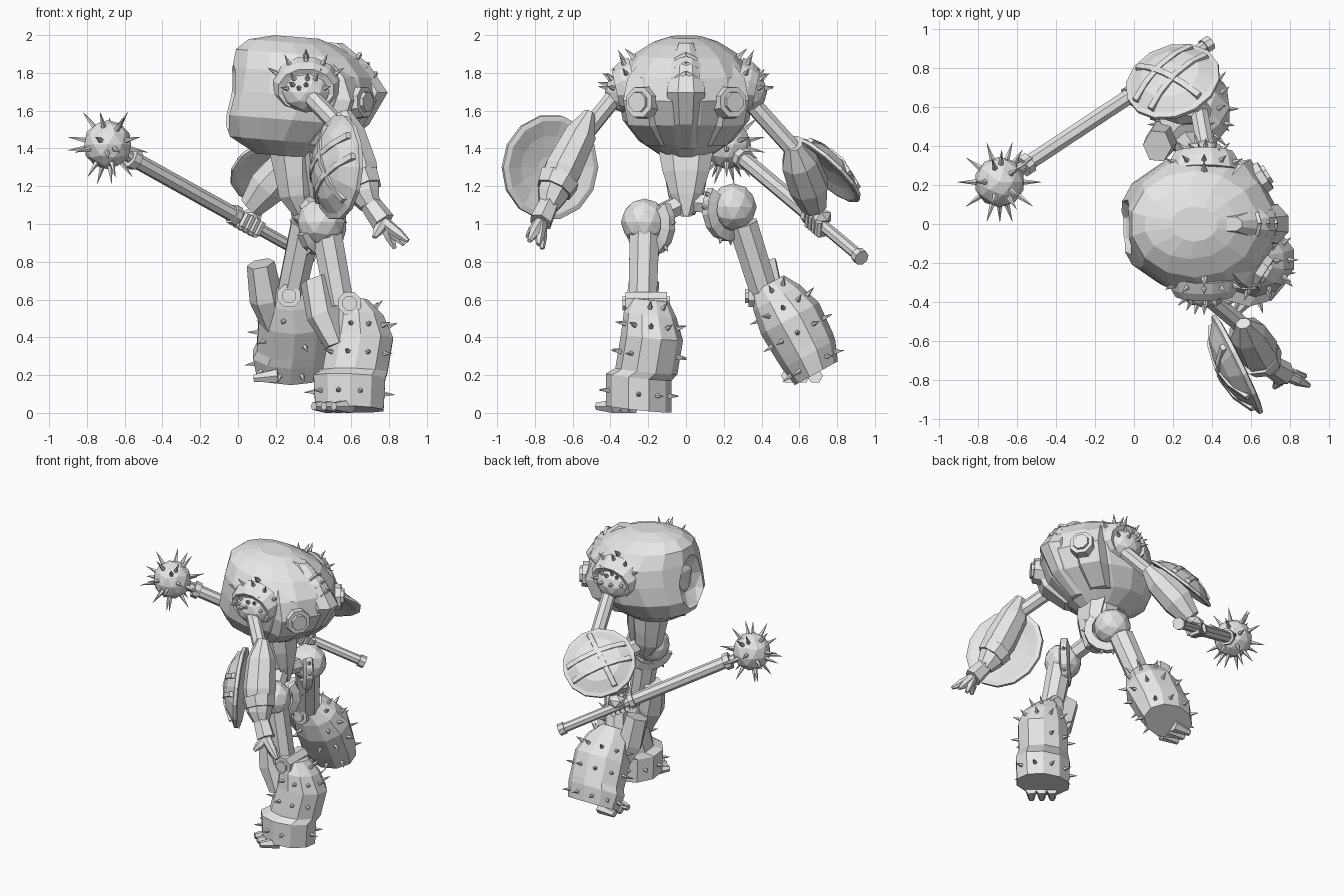
import bpy, bmesh, math, random
from mathutils import Vector as V, Matrix

random.seed(4)
if "Cube" in bpy.data.objects:
    bpy.data.objects.remove(bpy.data.objects["Cube"])

grey = bpy.data.materials.new("plain_grey")
grey.use_nodes = True
grey.diffuse_color = (0.8, 0.8, 0.8, 1)
grey.node_tree.nodes["Principled BSDF"].inputs["Base Color"].default_value = (0.8, 0.8, 0.8, 1)


def finish(name, bm):
    bmesh.ops.recalc_face_normals(bm, faces=bm.faces)
    mesh = bpy.data.meshes.new(name)
    bm.to_mesh(mesh)
    bm.free()
    mesh.materials.append(grey)
    obj = bpy.data.objects.new(name, mesh)
    bpy.context.collection.objects.link(obj)
    return obj


def skin(name, rows):
    """Join point rings of equal count into one closed skin."""
    bm = bmesh.new()
    rings = [[bm.verts.new(p) for p in row] for row in rows]
    for lo, hi in zip(rings, rings[1:]):
        for i in range(len(lo)):
            j = (i + 1) % len(lo)
            bm.faces.new((lo[i], lo[j], hi[j], hi[i]))
    bm.faces.new(rings[0])
    bm.faces.new(rings[-1])
    return finish(name, bm)


def frame(direction, hint):
    d = V(direction).normalized()
    u = V(hint) - d * d.dot(V(hint))
    u.normalize()
    return d, u, d.cross(u)


def loft(name, stations, hint=(1, 0, 0), sides=8):
    """Elliptical rings given as (x, y, z, ru, rv)."""
    _, u, v = frame(V(stations[-1][:3]) - V(stations[0][:3]), hint)
    angles = [2 * math.pi * (i + 0.5) / sides for i in range(sides)]
    return skin(name, [[V(s[:3]) + u * s[3] * math.cos(a) + v * s[4] * math.sin(a) for a in angles]
                       for s in stations])


def rod(name, a, b, ra, rb=None, sides=6):
    rb = ra if rb is None else rb
    hint = (0, 0, 1) if abs((V(b) - V(a)).normalized().z) < 0.9 else (1, 0, 0)
    return loft(name, [(*a, ra, ra), (*b, rb, rb)], hint, sides)


def ball(name, c, size, detail=2):
    bm = bmesh.new()
    m = Matrix.Translation(c) @ Matrix.Diagonal((*size, 1))
    bmesh.ops.create_icosphere(bm, subdivisions=detail, radius=1, matrix=m)
    return finish(name, bm)


def spikes(name, points, length, radius):
    bm = bmesh.new()
    for p, n in points:
        m = Matrix.Translation(p + n * length * 0.4) @ n.to_track_quat("Z", "Y").to_matrix().to_4x4()
        bmesh.ops.create_cone(bm, segments=5, radius1=radius, radius2=0.001,
                              depth=length * 1.2, cap_ends=True, matrix=m)
    return finish(name, bm)


def scatter(name, obj, count, length, rule):
    faces = [f for f in obj.data.polygons if len(f.vertices) < 5 and rule(f)]
    chosen = random.sample(faces, min(count, len(faces)))
    spikes(name, [(f.center.copy(), f.normal.copy()) for f in chosen], length, 0.017)


def shield(name, c, n, r, depth):
    """Slightly hollow faceted dome with raised straps crossing it."""
    c = V(c)
    d, u, v = frame(n, (0, 0, 1))
    steps = [(0.25, 0.2), (0.08, 0.6), (-0.15, 0.9), (-0.1, 1), (0.1, 1), (0.2, 0.9), (0.7, 0.62), (1, 0.2)]
    loft(name, [(*(c + d * depth * h), r * k, r * k) for h, k in steps], (0, 0, 1), 14)
    for i, (turn, offset) in enumerate([(0.6, 0.1), (2.1, -0.25), (2.1, 0.2)]):
        run = u * math.cos(turn) + v * math.sin(turn)
        side = run.cross(d)
        rows = []
        for t in (-0.85, -0.45, 0, 0.45, 0.85):
            rho = t * t + offset * offset
            p = c + (run * t + side * offset) * r + d * depth * (1.02 - 0.9 * rho)
            rows.append([p + side * w + d * h for w, h in
                         ((-0.02, -0.03), (-0.016, 0.01), (0.016, 0.01), (0.02, -0.03))])
        skin(f"{name}_strap_{i}", rows)


def arc(name, c, radius, start, end, turn, width, thick, steps=9):
    """Curved band round a joint, its plane turned about z."""
    spin = Matrix.Rotation(math.radians(turn), 3, "Z")
    rows = []
    for i in range(steps):
        a = math.radians(start + (end - start) * i / (steps - 1))
        out = V((math.cos(a), 0, math.sin(a)))
        rows.append([V(c) + spin @ (out * rr + V((0, y, 0))) for rr, y in (
            (radius, -width), (radius + thick, -width * 0.6), (radius + thick, width * 0.6), (radius, width))])
    return skin(name, rows)


# Big rounded torso shell with a hollow face opening
shell = loft("torso_shell", [
    (0.26, 0, 1.36, 0.17, 0.13), (0.24, 0, 1.44, 0.29, 0.25), (0.29, 0, 1.55, 0.385, 0.335),
    (0.34, 0, 1.68, 0.405, 0.36), (0.34, 0, 1.8, 0.38, 0.345), (0.31, 0, 1.9, 0.33, 0.275),
    (0.29, 0, 1.96, 0.24, 0.18), (0.31, 0, 1.99, 0.12, 0.09)], sides=14)
cutter = ball("face_cutter", (-0.1, -0.02, 1.69), (0.14, 0.17, 0.22))
cut = shell.modifiers.new("face_opening", "BOOLEAN")
cut.operation, cut.object, cut.solver = "DIFFERENCE", cutter, "EXACT"
bpy.context.view_layer.objects.active = shell
bpy.ops.object.modifier_apply(modifier=cut.name)
bpy.data.objects.remove(cutter)
ball("face_mask", (0.05, -0.02, 1.68), (0.06, 0.1, 0.14), 1)
spikes("torso_spikes", [(V((0.36, s * 0.28, 1.885)), V((0, s * 0.7, 0.7))) for s in (-1, 1)], 0.06, 0.02)

# Rear spine ridge, chevrons, broad side panels and flush ports
loft("spine_ridge", [(0.47, 0, 1.4, 0.06, 0.06), (0.61, 0, 1.53, 0.09, 0.09), (0.7, 0, 1.7, 0.1, 0.11),
                     (0.61, 0, 1.85, 0.09, 0.085), (0.5, 0, 1.96, 0.06, 0.04)], sides=8)
for i in range(3):
    x, z = 0.735 - i * 0.042, 1.77 + i * 0.05
    for s in (-1, 1):
        rod(f"chevron_{i}_{s}", (x - 0.005, 0, z + 0.03), (x - 0.02, s * 0.055, z), 0.013, sides=4)
for s in (-1, 1):
    loft(f"rear_panel_{s}", [(0.37, s * 0.11, 1.42, 0.13, 0.1), (0.46, s * 0.155, 1.53, 0.19, 0.14),
                             (0.5, s * 0.17, 1.66, 0.2, 0.155), (0.47, s * 0.16, 1.78, 0.185, 0.14),
                             (0.4, s * 0.11, 1.9, 0.13, 0.09)], (1, s * 0.7, 0), 6)
    rod(f"port_rim_{s}", (0.58, s * 0.19, 1.64), (0.675, s * 0.25, 1.645), 0.095, 0.085, 8)
    rod(f"port_cap_{s}", (0.65, s * 0.235, 1.645), (0.69, s * 0.26, 1.645), 0.06, 0.055, 8)

# Shoulder domes, sloped rims and their spikes
for s in (-1, 1):
    dome = ball(f"shoulder_dome_{s}", (0.36, s * 0.33, 1.7), (0.13, 0.1, 0.11))
    scatter(f"shoulder_spikes_{s}", dome, 9, 0.05, lambda f: f.center.y * s > 0.36 and f.center.z > 1.7)
    stations = [(0.36, s * 0.27, 1.73, 0.19, 0.16), (0.36, s * 0.33, 1.72, 0.175, 0.14),
                (0.36, s * 0.37, 1.71, 0.15, 0.115), (0.36, s * 0.36, 1.71, 0.12, 0.09)]
    rim = loft(f"shoulder_rim_{s}", stations, sides=12)
    scatter(f"rim_spikes_{s}", rim, 6, 0.06, lambda f: f.normal.z > 0.2 and 0.3 < f.center.y * s < 0.36)

# Waist, tail plate and hips
loft("waist", [(0.34, 0, 1.05, 0.05, 0.05), (0.31, 0, 1.15, 0.1, 0.1), (0.3, 0, 1.25, 0.11, 0.12),
               (0.29, 0, 1.42, 0.14, 0.14)])
loft("tail_plate", [(0.4, 0, 1.04, 0.02, 0.025), (0.4, 0, 1.16, 0.04, 0.085), (0.39, 0, 1.28, 0.06, 0.125),
                    (0.37, 0, 1.42, 0.07, 0.15)], sides=6)
hips = {-1: (0.44, -0.22, 1.01), 1: (0.4, 0.25, 1.09)}
for s, c in hips.items():
    rod(f"hip_link_{s}", (0.36, 0, 1.12), c, 0.055)
    ball(f"hip_ball_{s}", c, (0.13, 0.125, 0.125))
    ring = V(c) + V((0, -s * 0.03, -0.01))
    guard = arc(f"hip_guard_{s}", ring, 0.115, -160, 40, -45 * s, 0.035, 0.055)
    scatter(f"hip_guard_spikes_{s}", guard, 5, 0.03, lambda f: (f.center - ring).length > 0.16)

# Legs: thigh, knee, banded shin armour, knee plate and toes
legs = {
    -1: dict(thigh=((0.47, -0.22, 0.95), (0.54, -0.23, 0.57)), knee=(0.59, -0.21, 0.58), reach=0.11,
             shin=[(0.59, -0.25, 0.02, 0.19, 0.175), (0.59, -0.25, 0.19, 0.2, 0.175),
                   (0.62, -0.21, 0.22, 0.18, 0.165), (0.65, -0.18, 0.4, 0.18, 0.165),
                   (0.64, -0.19, 0.52, 0.135, 0.14), (0.61, -0.19, 0.6, 0.08, 0.1)],
             plate=[(0.52, -0.27, 0.36), (0.45, -0.24, 0.52), (0.41, -0.22, 0.71)],
             toe=(0.5, -0.37, 0.035), aim=(-0.65, -0.75, 0)),
    1: dict(thigh=((0.36, 0.3, 1.0), (0.28, 0.42, 0.62)), knee=(0.27, 0.44, 0.62), reach=0.11,
            shin=[(0.28, 0.69, 0.21, 0.19, 0.13), (0.28, 0.65, 0.31, 0.21, 0.16),
                  (0.29, 0.63, 0.35, 0.2, 0.165), (0.3, 0.55, 0.5, 0.2, 0.175),
                  (0.29, 0.48, 0.61, 0.16, 0.14), (0.28, 0.43, 0.68, 0.09, 0.1)],
            plate=[(0.19, 0.5, 0.45), (0.15, 0.44, 0.6), (0.12, 0.4, 0.79)],
            toe=(0.16, 0.62, 0.19), aim=(-1, 0.1, -0.1)),
}
for s, leg in legs.items():
    rod(f"thigh_{s}", *leg["thigh"], 0.085, 0.08, 8)
    k, reach = V(leg["knee"]), V((0, leg["reach"], 0))
    rod(f"knee_{s}", k - reach, k + reach, 0.065, sides=8)
    rod(f"knee_hub_{s}", k - reach * 1.15, k + reach * 1.15, 0.04, sides=8)
    shin = loft(f"shin_armour_{s}", leg["shin"], sides=10)
    scatter(f"shin_spikes_{s}", shin, 28, 0.055, lambda f: f.normal.z < 0.8 and f.area > 0.008)
    plate = [(*p, w, t) for p, w, t in zip(leg["plate"], (0.06, 0.09, 0.09), (0.06, 0.09, 0.075))]
    loft(f"knee_plate_{s}", plate, (-leg["aim"][1], leg["aim"][0], 0), 6)
    aim = V(leg["aim"]).normalized()
    side = aim.cross(V((0, 0, 1)))
    for i in (-1, 0, 1):
        p = V(leg["toe"]) + side * i * 0.07
        rod(f"toe_{s}_{i}", p - aim * 0.06, p + aim * 0.07, 0.042, 0.022, 6)

# Open-handed arm with shield
rod("open_upper_arm", (0.34, -0.34, 1.72), (0.59, -0.55, 1.46), 0.048, sides=8)
loft("open_forearm", [(0.56, -0.51, 1.59, 0.04, 0.03), (0.58, -0.56, 1.47, 0.1, 0.09),
                      (0.63, -0.65, 1.29, 0.115, 0.105), (0.67, -0.71, 1.15, 0.085, 0.085),
                      (0.7, -0.73, 1.09, 0.055, 0.055)])
rod("open_cuff", (0.64, -0.67, 1.24), (0.67, -0.7, 1.18), 0.115, 0.1, 8)
palm = V((0.77, -0.77, 1.01))
rod("open_palm", (0.69, -0.72, 1.12), palm, 0.055, 0.065, 6)
for i, tip in enumerate([(0.9, -0.83, 0.91), (0.88, -0.78, 0.89), (0.83, -0.76, 0.87), (0.72, -0.84, 0.93)]):
    mid = palm.lerp(V(tip), 0.55)
    rod(f"open_finger_{i}", palm, mid, 0.035, 0.028)
    rod(f"open_finger_tip_{i}", mid, tip, 0.03, 0.012)
shield("open_arm_shield", (0.53, -0.72, 1.3), (-0.9, -0.44, 0.05), 0.28, 0.11)

# Weapon arm with shield
rod("weapon_upper_arm", (0.38, 0.33, 1.66), (0.33, 0.6, 1.36), 0.048, sides=8)
loft("weapon_forearm", [(0.36, 0.57, 1.42, 0.05, 0.05), (0.28, 0.6, 1.33, 0.1, 0.1),
                        (0.16, 0.65, 1.2, 0.11, 0.11), (0.07, 0.68, 1.09, 0.07, 0.07)], (0, 1, 0))
shield("weapon_arm_shield", (0.2, 0.73, 1.29), (-0.25, 0.64, 0.72), 0.25, 0.09)

# Spiked mace and gripping fingers
head, butt = V((-0.69, 0.215, 1.42)), V((0.39, 0.93, 0.82))


def along(t):
    return head.lerp(butt, t)


for name, a, b, r in (("neck", 0, 0.12, 0.03), ("collar", 0.11, 0.14, 0.058), ("shaft", 0.12, 0.62, 0.042),
                      ("guard", 0.61, 0.635, 0.055), ("grip", 0.62, 0.99, 0.032), ("pommel", 0.97, 1, 0.042)):
    rod(f"mace_{name}", along(a), along(b), r, sides=8)
mace = ball("mace_head", head, (0.13, 0.13, 0.13))
points = [(f.center.copy(), f.normal.copy()) for f in mace.data.polygons]
spikes("mace_spikes", points[::3], 0.095, 0.018)
_, gu, gv = frame(butt - head, (0, 0, 1))
ball("gripping_palm", along(0.69) + gu * 0.035, (0.07, 0.06, 0.05), 1)
for i in range(4):
    p = along(0.655 + i * 0.024)
    rod(f"gripping_finger_{i}", p + gv * 0.045 + gu * 0.03, p + gv * 0.03 - gu * 0.045, 0.02)
    rod(f"gripping_finger_end_{i}", p + gv * 0.03 - gu * 0.045, p - gv * 0.04 - gu * 0.03, 0.018)
